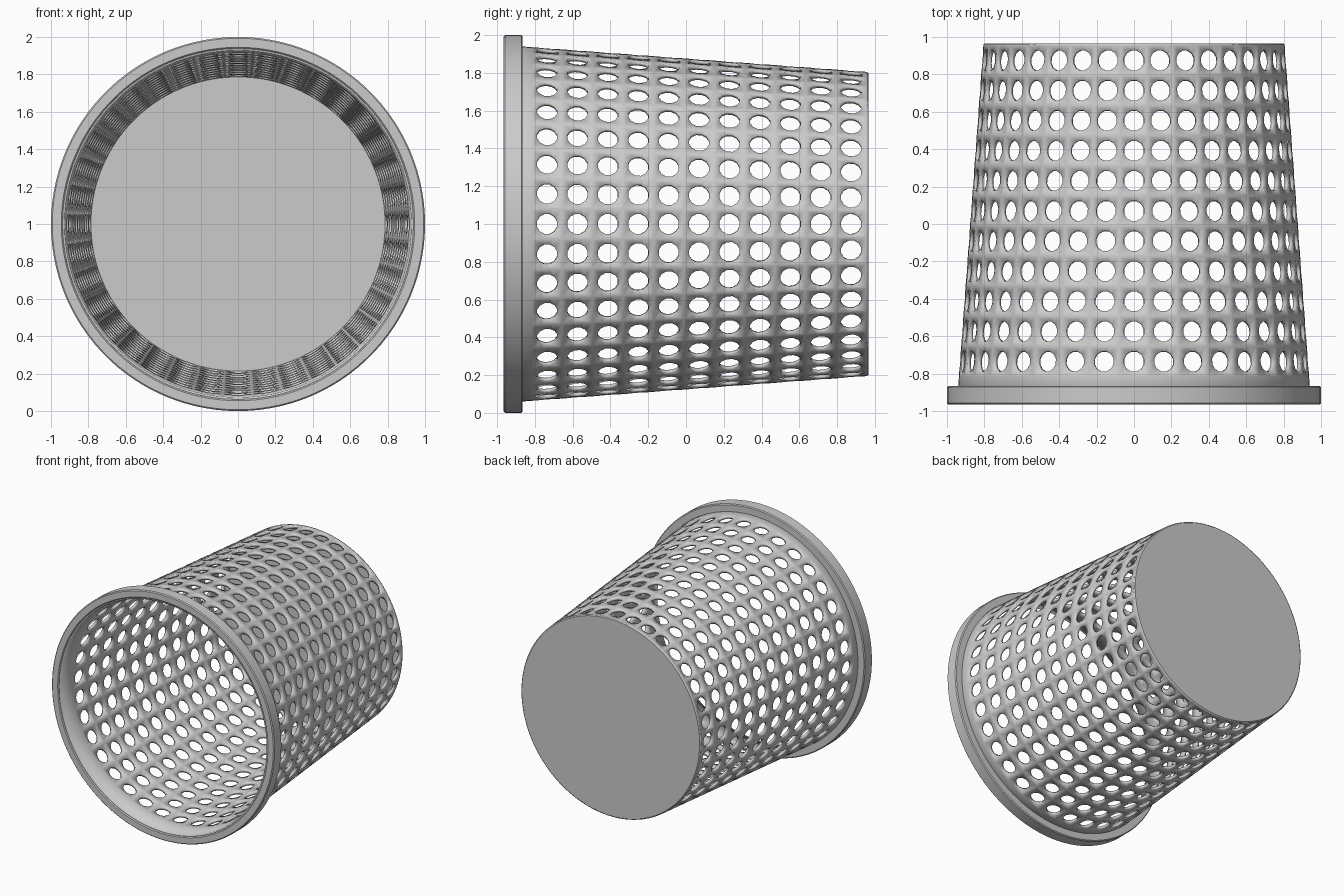
import bpy, bmesh
from math import sin, cos, pi, tan, radians

if "Cube" in bpy.data.objects:
    bpy.data.objects.remove(bpy.data.objects["Cube"])

COLS, ROWS, SIDES = 36, 11, 12
Y0, STEP, HOLE = -0.735, 0.161, 0.055
HALF_A, HALF_Y = pi / COLS, STEP / 2


def wall_radius(y):
    return 0.94 - 0.0738 * (y + 0.865)


def polar(r, a, y):
    return (r * sin(a), y, 1 + r * cos(a))


def finish(bm, name):
    bmesh.ops.remove_doubles(bm, verts=bm.verts, dist=0.0005)
    me = bpy.data.meshes.new(name)
    bm.to_mesh(me)
    bm.free()
    ob = bpy.data.objects.new(name, me)
    bpy.context.collection.objects.link(ob)
    bpy.context.view_layer.objects.active = ob
    ob.select_set(True)
    bpy.ops.object.shade_smooth_by_angle(angle=radians(30))
    ob.select_set(False)
    return ob


def lathe(name, profile, closed, n=108):
    bm = bmesh.new()
    pairs = list(zip(profile, profile[1:] + profile[:1]))
    if not closed:
        pairs = pairs[:-1]
    for i in range(n):
        a, b = 2 * pi * i / n, 2 * pi * (i + 1) / n
        for (r1, y1), (r2, y2) in pairs:
            pts = [polar(r1, a, y1), polar(r2, a, y2)]
            if r2 > 0:
                pts.append(polar(r2, b, y2))
            if r1 > 0:
                pts.append(polar(r1, b, y1))
            bm.faces.new([bm.verts.new(p) for p in pts])
    bmesh.ops.remove_doubles(bm, verts=bm.verts, dist=0.0001)
    bmesh.ops.recalc_face_normals(bm, faces=bm.faces)
    return finish(bm, name)


# Perforated tapered wall: one square cell with a round hole, repeated
bm = bmesh.new()


def wall_face(pts):
    bm.faces.new([bm.verts.new(polar(wall_radius(y), a, y)) for a, y in pts])


for i in range(COLS):
    ca = 2 * pi * i / COLS
    for j in range(ROWS):
        cy = Y0 + STEP * j
        r = wall_radius(cy)
        inner, outer = [], []
        for k in range(SIDES):
            t = 2 * pi * (k + 0.5) / SIDES
            c, s = cos(t), sin(t)
            m = max(abs(c), abs(s))
            inner.append((ca + HOLE * c / r, cy + HOLE * s))
            outer.append((ca + HALF_A * c / m, cy + HALF_Y * s / m))
        for k in range(SIDES):
            n = (k + 1) % SIDES
            wall_face([inner[k], outer[k], outer[n], inner[n]])
    # plain bands at the mouth and the base
    q = tan(pi / SIDES)
    cuts = [ca + HALF_A * f for f in (-1, -q, q, 1)]
    for lo, hi in ((-0.955, Y0 - HALF_Y), (Y0 + STEP * (ROWS - 1) + HALF_Y, 0.962)):
        for a, b in zip(cuts, cuts[1:]):
            wall_face([(a, lo), (b, lo), (b, hi), (a, hi)])

wall = finish(bm, "perforated_wall")
solid = wall.modifiers.new("thickness", 'SOLIDIFY')
solid.thickness = 0.02
solid.offset = -1

# Rim around the mouth, with small chamfers
lathe("rim", [(0.938, -0.958), (0.945, -0.965), (0.993, -0.965), (1.0, -0.958),
              (1.0, -0.872), (0.993, -0.865), (0.93, -0.865)], True)

# Closed base disc
lathe("base", [(0, 0.945), (0.795, 0.945), (0.804, 0.958), (0.798, 0.965), (0, 0.965)], False)
